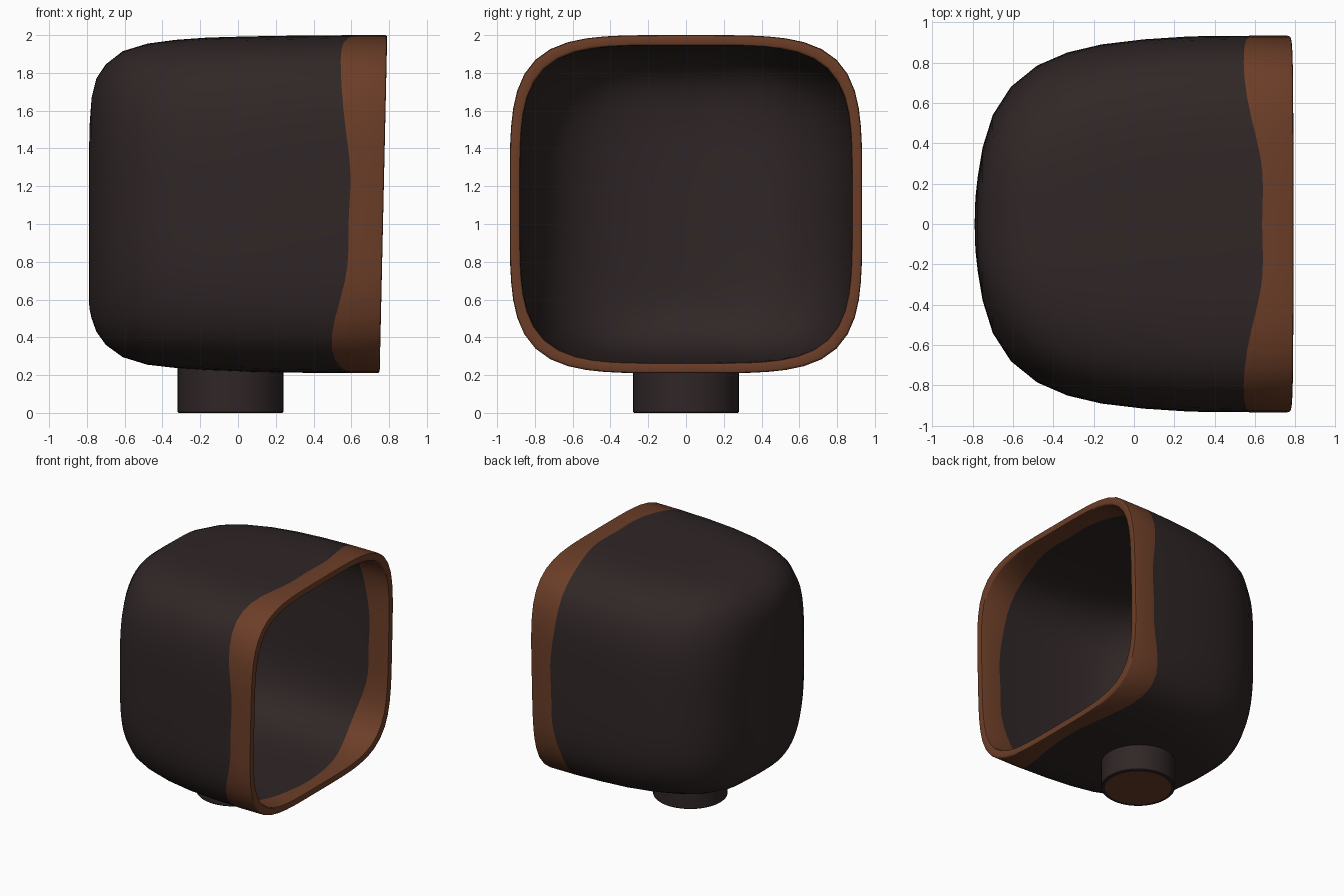
import bpy, bmesh, math

if "Cube" in bpy.data.objects:
    bpy.data.objects.remove(bpy.data.objects["Cube"])

N = 72  # points around each cross-section


def material(name, color):
    m = bpy.data.materials.new(name)
    m.diffuse_color = (*color, 1)
    m.use_nodes = True
    m.node_tree.nodes["Principled BSDF"].inputs["Base Color"].default_value = m.diffuse_color
    return m


DARK = material("dark glaze", (0.030, 0.0195, 0.0195))
BROWN = material("bare clay brown", (0.150, 0.048, 0.021))


def finish(name, bm, angle):
    bmesh.ops.remove_doubles(bm, verts=bm.verts, dist=0.0005)
    bmesh.ops.recalc_face_normals(bm, faces=bm.faces)
    me = bpy.data.meshes.new(name)
    bm.to_mesh(me)
    bm.free()
    ob = bpy.data.objects.new(name, me)
    bpy.context.collection.objects.link(ob)
    me.materials.append(DARK)
    me.materials.append(BROWN)
    bpy.ops.object.select_all(action='DESELECT')
    ob.select_set(True)
    bpy.context.view_layer.objects.active = ob
    bpy.ops.object.shade_smooth_by_angle(angle=math.radians(angle))
    return ob


# Shell stations: x, half width, top z, bottom z, squareness
STATIONS = [
    (-.79, 0, 1.30, .60, 3), (-.786, .13, 1.52, .55, 3), (-.775, .23, 1.67, .50, 3),
    (-.75, .38, 1.77, .43, 3.1), (-.70, .54, 1.845, .36, 3.2), (-.61, .68, 1.915, .295, 3.4),
    (-.48, .785, 1.955, .255, 3.6), (-.33, .85, 1.975, .238, 3.8), (-.16, .89, 1.987, .225, 4),
    (.05, .915, 1.993, .217, 4.2), (.28, .93, 1.997, .213, 4.3)]
MOUTH = (.933, 2.0, .21, 4.4)


def section(a, zt, zb, n, k):
    # k shrinks the section about its middle (0 = outer skin, 1 = inner skin)
    w, h, zc = a * (1 - .059 * k), (zt - zb) / 2 - .055 * k, (zt + zb) / 2
    pts = []
    for i in range(N):
        t = 2 * math.pi * i / N
        c, s = math.cos(t), math.sin(t)
        r = (abs(c) ** n + abs(s) ** n) ** (-1 / n)
        pts.append((w * r * c, zc + h * r * s, t))
    return pts


def glaze_edge(t):
    # wavy line where the glaze stops, dipping back at the corners
    s = math.sin(t)
    corner = abs(math.sin(2 * t)) ** 4
    return .59 + .05 * s * s - corner * (.075 if s > 0 else .115) + .005 * math.sin(11 * t)


def rim_x(z):
    return .75 + .0223 * (z - .21)


def skin(k):
    rings = []
    for x, a, zt, zb, n in STATIONS:
        xx = x + .055 * k * (.77 - x) / 1.56
        rings.append([(xx, y, z) for y, z, t in section(a, zt, zb, n, k)])
    rings.append([(glaze_edge(t), y, z) for y, z, t in section(*MOUTH, k)])
    rings.append([(rim_x(z) - .012, y, z) for y, z, t in section(*MOUTH, k)])
    return rings


outer, inner = skin(0), skin(1)
lip = [[(rim_x(z) - d, y, z) for y, z, t in section(*MOUTH, k)]
       for k, d in ((.06, .003), (.22, 0), (.78, 0), (.94, .003))]
rings = outer + lip + inner[::-1]
first_brown = len(STATIONS)
last_brown = len(rings) - len(STATIONS) - 1

bm = bmesh.new()
grid = [[bm.verts.new(p) for p in ring] for ring in rings]
for j in range(len(grid) - 1):
    for i in range(N):
        q = (i + 1) % N
        f = bm.faces.new((grid[j][i], grid[j][q], grid[j + 1][q], grid[j + 1][i]))
        f.material_index = 1 if first_brown <= j < last_brown else 0
finish("hollow_shell", bm, 50)

# Round foot with a bare clay underside
bm = bmesh.new()
profile = [(.28, .24), (.28, .006), (.274, 0), (.25, 0)]
M = 48
rows = [[bm.verts.new((-.04 + r * math.cos(2 * math.pi * i / M),
                       r * math.sin(2 * math.pi * i / M), z)) for i in range(M)]
        for r, z in profile]
for a, b in zip(rows, rows[1:]):
    for i in range(M):
        q = (i + 1) % M
        bm.faces.new((a[i], a[q], b[q], b[i]))
bm.faces.new(rows[0])
bm.faces.new(rows[-1]).material_index = 1
finish("round_foot", bm, 30)
